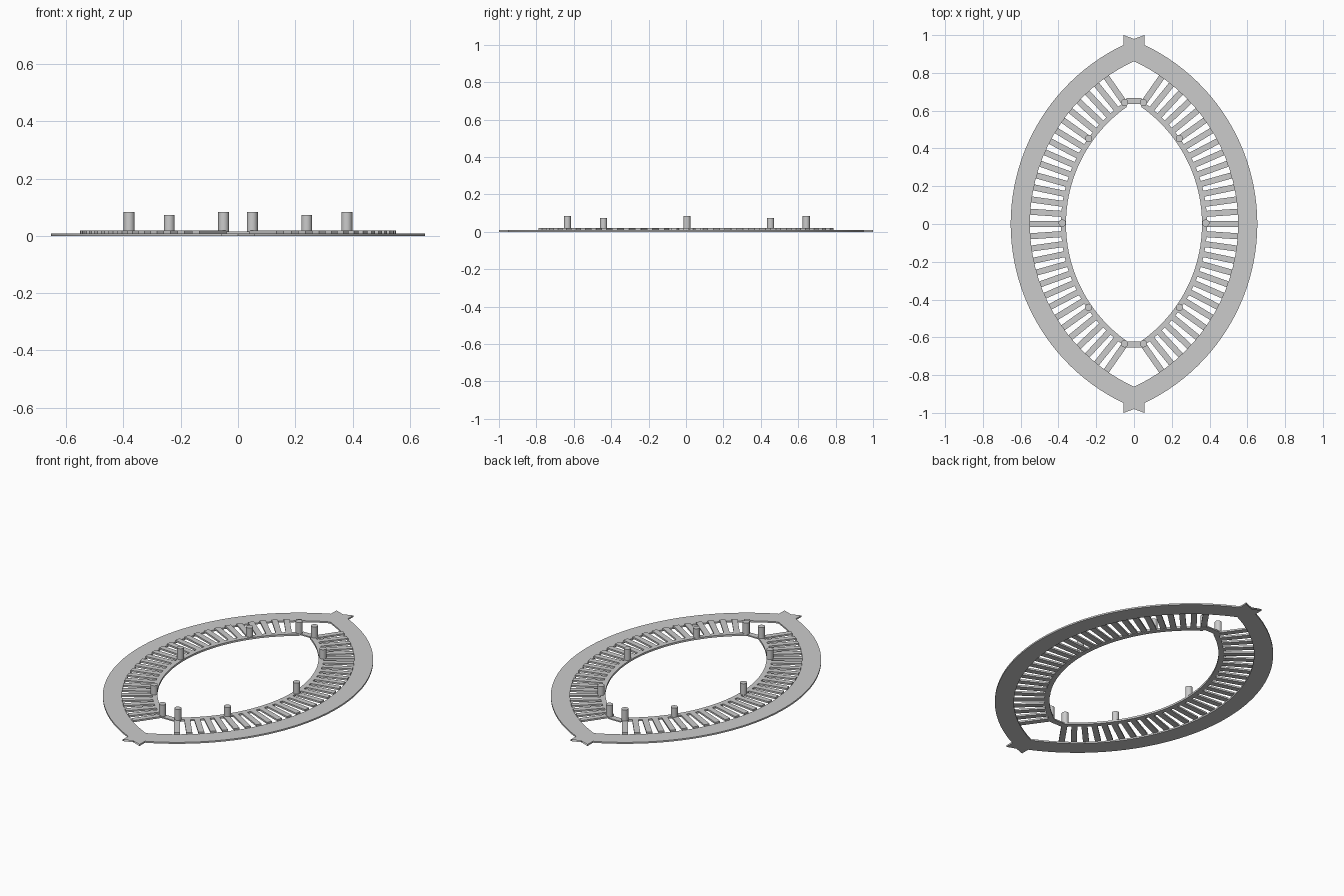
import bpy, bmesh, math

cube = bpy.data.objects.get("Cube")
if cube:
    bpy.data.objects.remove(cube, do_unlink=True)

grey = bpy.data.materials.new("plain_grey")
grey.use_nodes = True
COLOUR = (0.6, 0.6, 0.6, 1)
grey.diffuse_color = COLOUR
grey.node_tree.nodes["Principled BSDF"].inputs["Base Color"].default_value = COLOUR

CX = -0.398                       # centre of the arcs on the +x half
OUTER, INNER = 1.051, 0.949       # rim radii
RAIL_IN, RAIL_OUT = 0.758, 0.785  # inner rail radii
END = math.radians(55)            # angle of the last spoke


def arc(radius, angle):
    return (CX + radius * math.cos(angle), radius * math.sin(angle))


def add_strip(bm, pairs, z0, z1, caps=True):
    """Solid band between paired outer and inner outline points."""
    rows = [[bm.verts.new((*p, z)) for p, z in
             ((o, z0), (o, z1), (i, z1), (i, z0))] for o, i in pairs]
    for a, b in zip(rows, rows[1:]):
        for k in range(4):
            n = (k + 1) % 4
            bm.faces.new((a[k], b[k], b[n], a[n]))
    if caps:
        bm.faces.new(rows[0])
        bm.faces.new(rows[-1][::-1])


def finish(name, bm, mirror=True, smooth=False):
    bmesh.ops.recalc_face_normals(bm, faces=bm.faces)
    mesh = bpy.data.meshes.new(name)
    bm.to_mesh(mesh)
    bm.free()
    mesh.materials.append(grey)
    obj = bpy.data.objects.new(name, mesh)
    bpy.context.collection.objects.link(obj)
    if mirror:
        obj.modifiers.new("Mirror", 'MIRROR').use_axis[0] = True
    if smooth:
        bpy.ops.object.select_all(action='DESELECT')
        obj.select_set(True)
        bpy.context.view_layer.objects.active = obj
        bpy.ops.object.shade_smooth_by_angle(angle=math.radians(30))


# Outer rim: pointed oval with a notched tab at both ends
TAB = 0.055
out_end = math.acos((TAB - CX) / OUTER)
in_end = math.acos(-CX / INNER)
STEPS = 48
pairs = []
for s in range(STEPS + 1):
    t = 2 * s / STEPS - 1
    pairs.append((arc(OUTER, t * out_end), arc(INNER, t * in_end)))
pairs = [((TAB, -1), (0, -0.98))] + pairs + [((TAB, 1), (0, 0.98))]
bm = bmesh.new()
add_strip(bm, pairs, 0, 0.009, caps=False)
finish("outer_rim", bm, smooth=True)

# Inner rail
bm = bmesh.new()
angles = [END * (2 * s / STEPS - 1) for s in range(STEPS + 1)]
add_strip(bm, [(arc(RAIL_OUT, a), arc(RAIL_IN, a)) for a in angles], 0.008, 0.019)
finish("inner_rail", bm, smooth=True)

# Short links joining the two rails
for name, y in (("back_link", 0.651), ("front_link", -0.638)):
    bm = bmesh.new()
    add_strip(bm, [((x, y + 0.017), (x, y - 0.017)) for x in (-0.04, 0.04)],
              0.008, 0.015)
    finish(name, bm, mirror=False)

# Radial spokes
bm = bmesh.new()
COUNT, HALF = 29, 0.016
for s in range(COUNT):
    a = END * (2 * s / (COUNT - 1) - 1)
    dx, dy = -math.sin(a) * HALF, math.cos(a) * HALF
    ends = [arc(r, a) for r in (0.775, 0.95)]
    add_strip(bm, [((x + dx, y + dy), (x - dx, y - dy)) for x, y in ends],
              0.009, 0.019)
finish("spokes", bm)

# Upright pegs on the inner rail
PEGS = {"back_end": (0.05, 0.643, 0.084), "back_side": (0.24, 0.452, 0.073),
        "middle": (0.38, 0.005, 0.084), "front_side": (0.24, -0.441, 0.073),
        "front_end": (0.05, -0.634, 0.084)}
for name, (x, y, top) in PEGS.items():
    bm = bmesh.new()
    bmesh.ops.create_cone(bm, cap_ends=True, segments=24, radius1=0.019,
                          radius2=0.019, depth=top - 0.008)
    bmesh.ops.translate(bm, verts=bm.verts, vec=(x, y, (top + 0.008) / 2))
    finish(name + "_pegs", bm, smooth=True)
